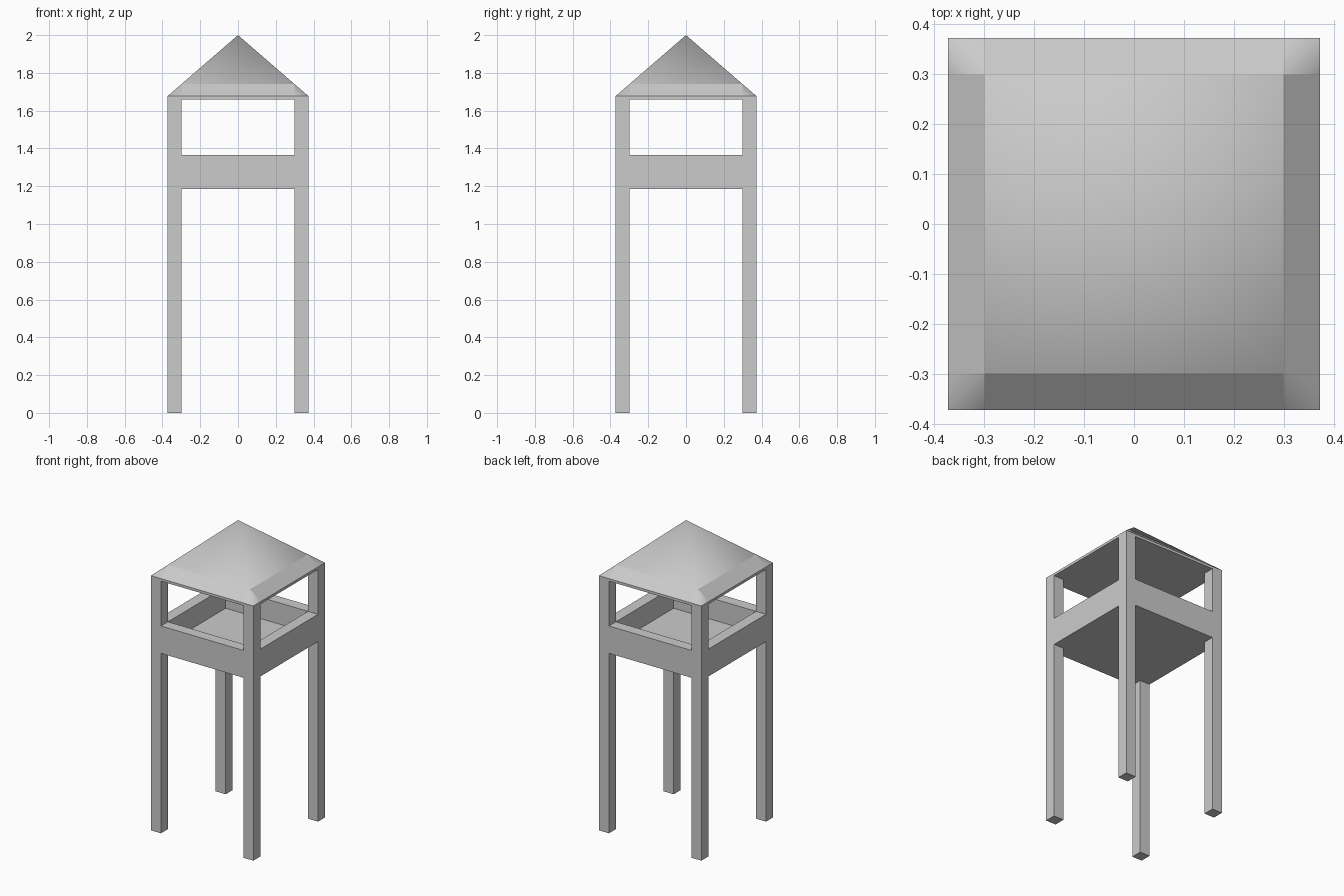
import bpy
import bmesh

cube = bpy.data.objects.get("Cube")
if cube:
    bpy.data.objects.remove(cube, do_unlink=True)

OUT, INN = 0.373, 0.3              # outer and inner half widths
DECK, FLOOR, RAIL = 1.185, 1.225, 1.365
EAVE, ROOF, APEX = 1.66, 1.677, 2.0

grey = bpy.data.materials.new("light_grey")
grey.use_nodes = True
colour = (0.6, 0.6, 0.6, 1)
grey.diffuse_color = colour
grey.node_tree.nodes["Principled BSDF"].inputs["Base Color"].default_value = colour


def add_object(name, bm):
    mesh = bpy.data.meshes.new(name)
    bmesh.ops.recalc_face_normals(bm, faces=bm.faces)
    bm.to_mesh(mesh)
    bm.free()
    mesh.materials.append(grey)
    obj = bpy.data.objects.new(name, mesh)
    bpy.context.collection.objects.link(obj)


def box(name, low, high):
    bm = bmesh.new()
    bmesh.ops.create_cube(bm, size=1)
    for v in bm.verts:
        v.co = [low[i] if v.co[i] < 0 else high[i] for i in range(3)]
    add_object(name, bm)


# Four corner posts
for y_name, y in (("front", -OUT), ("back", INN)):
    for x_name, x in (("right", -OUT), ("left", INN)):
        w = OUT - INN
        box(f"{y_name}_{x_name}_post", (x, y, 0), (x + w, y + w, EAVE))

# Parapet walls between the posts
box("front_wall", (-INN, -OUT, DECK), (INN, -INN, RAIL))
box("back_wall", (-INN, INN, DECK), (INN, OUT, RAIL))
box("right_wall", (-OUT, -INN, DECK), (-INN, INN, RAIL))
box("left_wall", (INN, -INN, DECK), (OUT, INN, RAIL))

# Platform floor
box("floor", (-INN, -INN, DECK), (INN, INN, FLOOR))

# Pyramid roof: smooth hips, with a flat band around the eaves
bm = bmesh.new()
band = ROOF + (APEX - ROOF) * (1 - INN / OUT)
verts = {}


def point(x, y, z):
    key = (round(x, 4), round(y, 4), round(z, 4))
    if key not in verts:
        verts[key] = bm.verts.new(key)
    return verts[key]


for c, s in ((1, 0), (0, 1), (-1, 0), (0, -1)):
    def side(out, along, z):
        return point(c * out - s * along, s * out + c * along, z)

    # Upper slope and band
    bm.faces.new((side(0, 0, APEX), side(INN, -INN, band), side(INN, INN, band)))
    bm.faces.new((side(INN, -INN, band), side(OUT, -INN, ROOF),
                  side(OUT, INN, ROOF), side(INN, INN, band)))
    # Corner pieces
    for k in (-1, 1):
        bm.faces.new((side(INN, k * INN, band), side(OUT, k * INN, ROOF),
                      side(OUT, k * OUT, ROOF)))
    # Fascia
    bm.faces.new((side(OUT, -OUT, ROOF), side(OUT, -OUT, EAVE), side(OUT, OUT, EAVE),
                  side(OUT, OUT, ROOF), side(OUT, INN, ROOF), side(OUT, -INN, ROOF)))

# Flat ceiling under the roof
bm.faces.new([point(x, y, EAVE) for x, y in
              ((-OUT, -OUT), (-OUT, OUT), (OUT, OUT), (OUT, -OUT))])

for face in bm.faces:
    face.smooth = True
for edge in bm.edges:
    a, b = (v.co for v in edge.verts)
    on_diagonal = all(abs(abs(p.x) - abs(p.y)) < 0.001 for p in (a, b))
    sloping = abs(a.z - b.z) > 0.001 and (a - b).xy.length > 0.001
    edge.smooth = on_diagonal and sloping
add_object("roof", bm)
